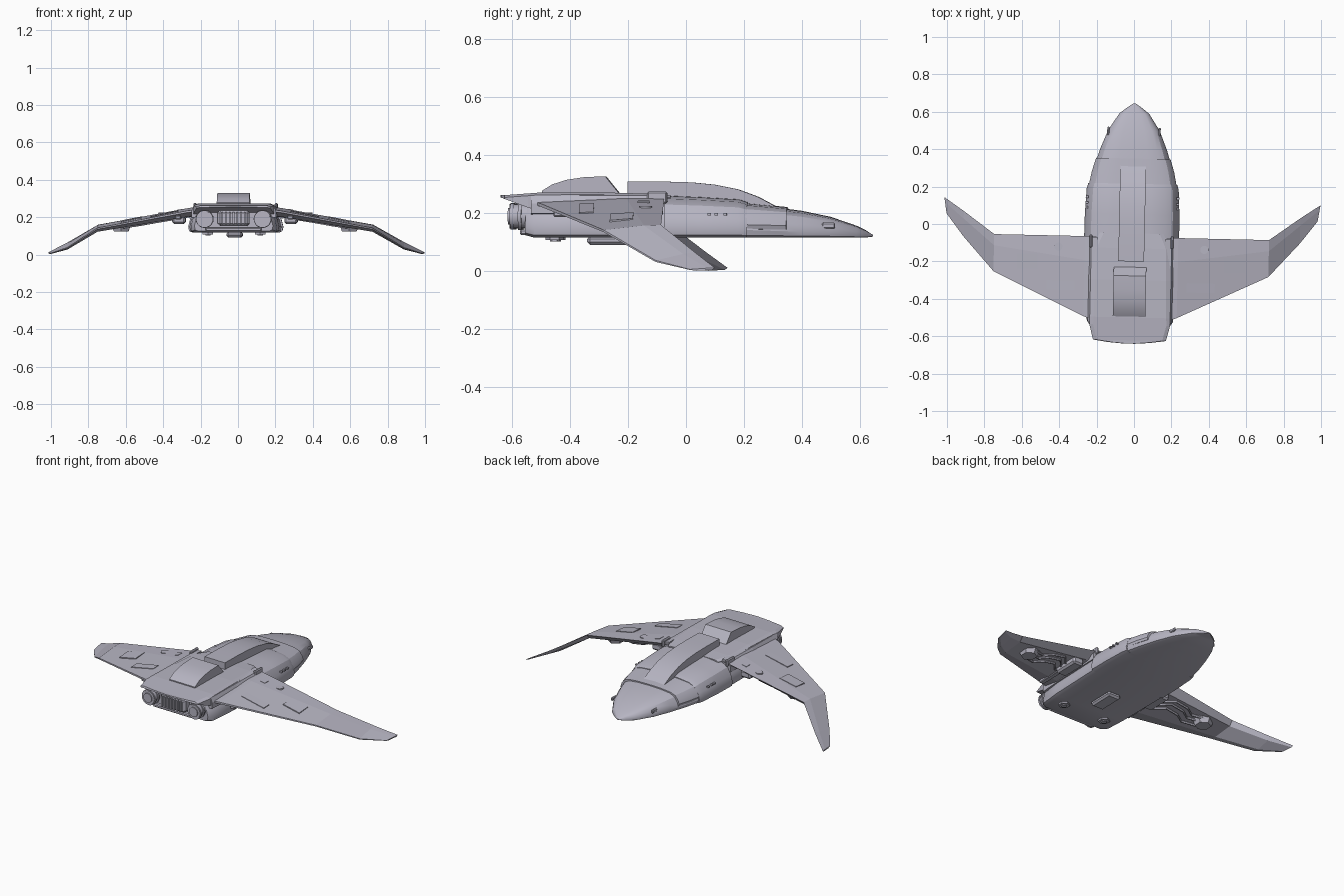
import bpy, bmesh, math
from mathutils import Matrix, Vector

cube = bpy.data.objects.get("Cube")
if cube:
    bpy.data.objects.remove(cube, do_unlink=True)

mat = bpy.data.materials.new("pale lavender grey")
mat.use_nodes = True
COLOUR = (0.47, 0.46, 0.54, 1)
mat.diffuse_color = COLOUR
mat.node_tree.nodes["Principled BSDF"].inputs["Base Color"].default_value = COLOUR

# The whole craft sits at a slight yaw
POSE = Matrix.Translation((-0.011, 0, 0)) @ Matrix.Rotation(math.radians(-1.25), 4, 'Z')
MIRROR = Matrix.Scale(-1, 4, (1, 0, 0))
SIDES = (("left", Matrix()), ("right", MIRROR))


def finish(name, bm, local=Matrix(), smooth=False):
    bm.transform(POSE @ local)
    bmesh.ops.recalc_face_normals(bm, faces=bm.faces)
    mesh = bpy.data.meshes.new(name)
    bm.to_mesh(mesh)
    bm.free()
    mesh.materials.append(mat)
    obj = bpy.data.objects.new(name, mesh)
    bpy.context.collection.objects.link(obj)
    if smooth:
        bpy.ops.object.select_all(action='DESELECT')
        obj.select_set(True)
        bpy.context.view_layer.objects.active = obj
        bpy.ops.object.shade_smooth_by_angle(angle=math.radians(28))
    return obj


def loft(name, rings, local=Matrix(), smooth=False):
    bm = bmesh.new()
    loops = [[bm.verts.new(p) for p in ring] for ring in rings]
    n = len(loops[0])
    for a, b in zip(loops, loops[1:]):
        for i in range(n):
            j = (i + 1) % n
            bm.faces.new((a[i], a[j], b[j], b[i]))
    bm.faces.new(loops[0])
    bm.faces.new(loops[-1])
    return finish(name, bm, local, smooth)


def side_profile(name, profile, half, local=Matrix(), smooth=False):
    return loft(name, [[(x, y, z) for y, z in profile] for x in (-half, half)], local, smooth)


def box(name, centre, size, local=Matrix(), bevel=0):
    bm = bmesh.new()
    bmesh.ops.create_cube(bm, size=1)
    bm.transform(Matrix.Translation(centre) @ Matrix.Diagonal((*size, 1)))
    if bevel:
        bmesh.ops.bevel(bm, geom=bm.edges[:], offset=bevel, segments=1, affect='EDGES')
    return finish(name, bm, local)


def disc(name, centre, radius, depth, local=Matrix(), axis='Z', sides=20, tip=None):
    bm = bmesh.new()
    bmesh.ops.create_cone(bm, cap_ends=True, segments=sides, radius1=radius,
                          radius2=radius if tip is None else tip, depth=depth)
    turn = Matrix.Rotation(math.radians(90), 4, 'X') if axis == 'Y' else Matrix()
    bm.transform(Matrix.Translation(centre) @ turn)
    return finish(name, bm, local, True)


# Hull: flat belly with a domed upper shell
HALF = ((0.9, 0), (0.98, 0.06), (1, 0.22), (0.96, 0.5), (0.86, 0.78),
        (0.7, 0.92), (0.4, 0.98), (0, 1))


def hull_ring(y, w, top, low=0.117):
    half = [(w * u, y, low + (top - low) * v) for u, v in HALF]
    return half + [(-x, yy, z) for x, yy, z in half[-2::-1]]


hull = ((0.645, 0.006, 0.126, 0.12), (0.62, 0.042, 0.142), (0.59, 0.08, 0.157),
        (0.5, 0.138, 0.188), (0.4, 0.178, 0.209), (0.3, 0.21, 0.222), (0.2, 0.235, 0.235),
        (0.05, 0.246, 0.25), (-0.1, 0.245, 0.26), (-0.4, 0.24, 0.262),
        (-0.52, 0.23, 0.255), (-0.55, 0.21, 0.25, 0.125))
loft("hull", [hull_ring(*s) for s in hull], smooth=True)
loft("shoulder_armour", [hull_ring(*s) for s in (
    (0.215, 0.238, 0.24), (0.185, 0.246, 0.25), (0.05, 0.253, 0.258), (-0.07, 0.254, 0.263))],
    smooth=True)
loft("nose_collar", [hull_ring(*s) for s in (
    (0.35, 0.199, 0.222, 0.14), (0.28, 0.22, 0.229, 0.14), (0.2, 0.236, 0.237, 0.14))], smooth=True)

# Rear deck with its overhanging tail
deck = ((-0.05, 0.17, 0.262, 0.24), (-0.13, 0.205, 0.268, 0.235), (-0.3, 0.21, 0.273, 0.225),
        (-0.5, 0.214, 0.272, 0.21), (-0.54, 0.216, 0.269, 0.22), (-0.622, 0.195, 0.263, 0.25),
        (-0.634, 0.11, 0.263, 0.254), (-0.64, 0.03, 0.263, 0.256))
loft("rear_deck", [[(-w, y, lo), (w, y, lo), (w, y, hi - 0.008), (w - 0.02, y, hi),
                    (0.02 - w, y, hi), (-w, y, hi - 0.008)] for y, w, hi, lo in deck])

# Dorsal spine and rear hump
side_profile("dorsal_spine", [(-0.2, 0.25), (-0.2, 0.31), (-0.08, 0.31), (0.02, 0.307),
                              (0.1, 0.299), (0.18, 0.283), (0.25, 0.257), (0.315, 0.222),
                              (0.2, 0.22)], 0.069, smooth=True)
side_profile("rear_hump", [(-0.495, 0.265), (-0.495, 0.278), (-0.46, 0.3), (-0.41, 0.316),
                           (-0.35, 0.325), (-0.277, 0.328), (-0.23, 0.27)], 0.087,
             Matrix.Translation((-0.005, 0, 0)), smooth=True)


def wing_ring(lead, trail, thick):
    a, b = Vector(lead), Vector(trail)
    down = Vector((0, 0, -thick))
    return [a, a.lerp(b, 0.3) + Vector((0, 0, thick * 0.15)), b,
            b + down * 0.3, a.lerp(b, 0.75) + down, a.lerp(b, 0.12) + down]


WING = (((0.16, -0.07, 0.258), (0.16, -0.53, 0.245), 0.04),
        ((0.25, -0.07, 0.247), (0.25, -0.498, 0.235), 0.036),
        ((0.735, -0.07, 0.16), (0.735, -0.268, 0.143), 0.025),
        ((0.9, 0.05, 0.066), (0.9, -0.085, 0.038), 0.018),
        ((1.006, 0.122, 0.012), (0.992, 0.035, 0.007), 0.006))


def wing_height(x, y):
    t = (x - 0.25) / 0.485
    u = (-0.07 - y) / (0.428 - 0.23 * t)
    return 0.247 - 0.087 * t - u * (0.012 + 0.005 * t) + 0.004 * min(1, u / 0.3, (1 - u) / 0.7)


for side, m in SIDES:
    loft(side + "_wing", [wing_ring(*s) for s in WING], m)
    # Wing root fairing and its upright front lip
    loft(side + "_root_fairing", [[(0.18, y, 0.268), (0.215, y, 0.262), (x, y, 0.235),
                                   (x, y, 0.2), (0.18, y, 0.19)]
                                  for y, x in ((-0.075, 0.235), (-0.3, 0.235), (-0.53, 0.225))], m)
    box(side + "_root_lip", (0.217, -0.095, 0.255), (0.016, 0.07, 0.04), m, 0.005)
    # Hatch plates lying on the wing skin
    for part, xs, ys in (("hatch", (0.5, 0.61), (-0.25, -0.17)), ("root_panel", (0.28, 0.31), (-0.16, -0.12)),
                         ("aft_panel", (0.3, 0.45), (-0.36, -0.31))):
        corners = [(xs[0], ys[0]), (xs[1], ys[0]), (xs[1], ys[1]), (xs[0], ys[1])]
        loft(side + "_" + part, [[(x, y, wing_height(x, y) + dz) for x, y in corners]
                                 for dz in (-0.004, 0.003)], m)
    disc(side + "_wing_cap", (0.39, -0.13, wing_height(0.39, -0.13)), 0.022, 0.008, m)
    # Underwing pods: six-sided outer housing and square inner housing
    disc(side + "_outer_pod", (0.61, -0.17, 0.142), 0.045, 0.036, m, sides=6, tip=0.06)
    box(side + "_inner_pod", (0.3, -0.2, 0.187), (0.07, 0.16, 0.045), m, 0.01)
    box(side + "_inner_pod_strut", (0.3, -0.36, 0.198), (0.03, 0.18, 0.02), m, 0.004)
    # Zigzag pipes under the wing
    for k, y in enumerate((-0.13, -0.17, -0.22)):
        path = [(0.22, y - 0.06, 0.21), (0.34, y - 0.06, 0.188), (0.39, y, 0.18),
                (0.47, y, 0.166), (0.52, y - 0.03, 0.157), (0.6, y, 0.145)]
        rings = [[(x, yy + 0.007 * math.cos(a), z + 0.007 * math.sin(a))
                  for a in [i * math.tau / 6 for i in range(6)]] for x, yy, z in path]
        loft(f"{side}_wing_pipe_{k + 1}", rings, m, True)
    # Engine nozzles
    disc(side + "_engine", (0.155, -0.56, 0.19), 0.042, 0.09, m, 'Y')
    for k, (y, r) in enumerate(((-0.57, 0.048), (-0.595, 0.046))):
        disc(f"{side}_engine_ring_{k + 1}", (0.155, y, 0.19), r, 0.012, m, 'Y')
    disc(side + "_engine_core", (0.155, -0.606, 0.19), 0.028, 0.01, m, 'Y')
    # Small hull ports and nose fins
    for k, y in enumerate((0.14, 0.11, 0.085)):
        box(f"{side}_port_{k + 1}", (0.243, y, 0.197), (0.014, 0.012, 0.008), m)
    box(side + "_nose_fin", (0.137, 0.495, 0.158), (0.012, 0.045, 0.02), m, 0.004)
    # Belly landing pads
    disc(side + "_belly_pad", (0.14, -0.45, 0.114), 0.032, 0.012, m, sides=6)
    disc(side + "_belly_pad_core", (0.14, -0.45, 0.11), 0.016, 0.014, m, sides=6)

# Central exhaust grille
box("exhaust_block", (0, -0.56, 0.195), (0.17, 0.07, 0.085), bevel=0.014)
for i in range(7):
    box(f"exhaust_slat_{i + 1}", (-0.06 + 0.02 * i, -0.597, 0.195), (0.009, 0.02, 0.065))
box("exhaust_sill", (0, -0.555, 0.135), (0.3, 0.03, 0.02), bevel=0.005)

# Belly housing
box("belly_housing", (0, -0.26, 0.106), (0.085, 0.16, 0.03), bevel=0.01)
